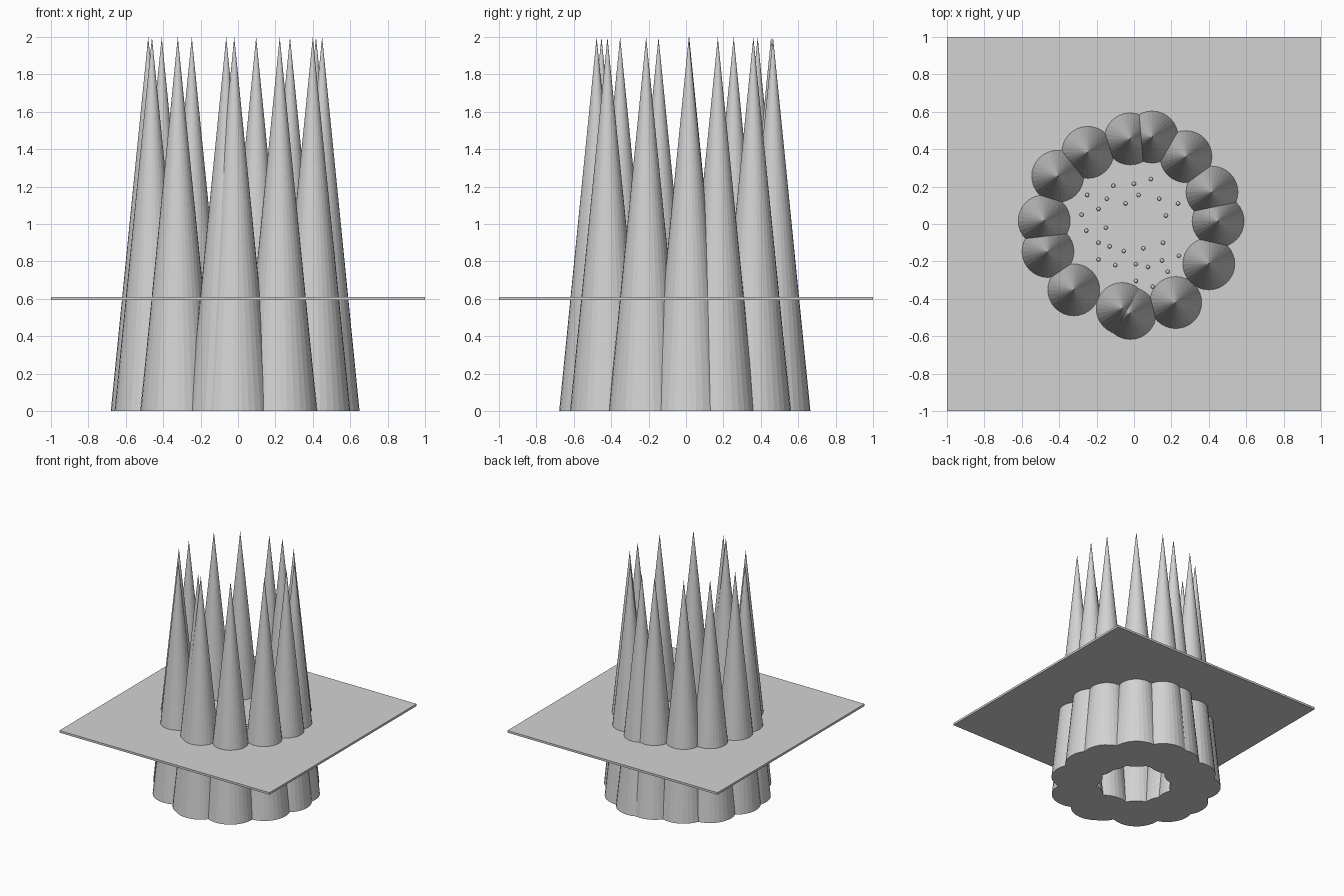
import bpy

grey = bpy.data.materials.new("light grey")
grey.diffuse_color = (0.65, 0.65, 0.65, 1)


def finish(name):
    ob = bpy.context.object
    ob.name = name
    ob.data.materials.append(grey)
    return ob


# Ring of tall pointed spikes passing through the sheet
spikes = [(-0.02, 0.455), (0.097, 0.465), (0.278, 0.36), (0.417, 0.17),
          (0.45, 0.015), (0.40, -0.213), (0.223, -0.42), (-0.02, -0.478),
          (-0.063, -0.452), (-0.322, -0.352), (-0.46, -0.147),
          (-0.48, 0.017), (-0.408, 0.255), (-0.247, 0.383)]
for x, y in spikes:
    bpy.ops.mesh.primitive_cone_add(vertices=32, radius1=0.2, radius2=0,
                                    depth=2, location=(x, y, 1))
    finish("spike")

# Thin square sheet
bpy.ops.mesh.primitive_cube_add(size=1, location=(0, 0, 0.602))
sheet = finish("sheet")
sheet.scale = (2, 2, 0.018)

# Small beads scattered on the sheet inside the ring
beads = [(0.09, 0.24), (0, 0.215), (-0.11, 0.205), (-0.25, 0.155),
         (-0.145, 0.135), (0.025, 0.155), (-0.045, 0.11), (0.135, 0.135),
         (0.235, 0.11), (-0.19, 0.08), (0.17, 0.045), (-0.28, 0.05),
         (-0.255, -0.035), (-0.15, -0.02), (-0.19, -0.1), (-0.13, -0.12),
         (0.05, -0.13), (0.155, -0.1), (-0.055, -0.145), (0.24, -0.17),
         (0.15, -0.195), (-0.19, -0.19), (-0.1, -0.22), (0.01, -0.215),
         (0.075, -0.23), (0.18, -0.255), (0.01, -0.305), (0.1, -0.335)]
for x, y in beads:
    bpy.ops.mesh.primitive_uv_sphere_add(segments=12, ring_count=8, radius=0.011,
                                         location=(x, y, 0.62))
    finish("bead")
